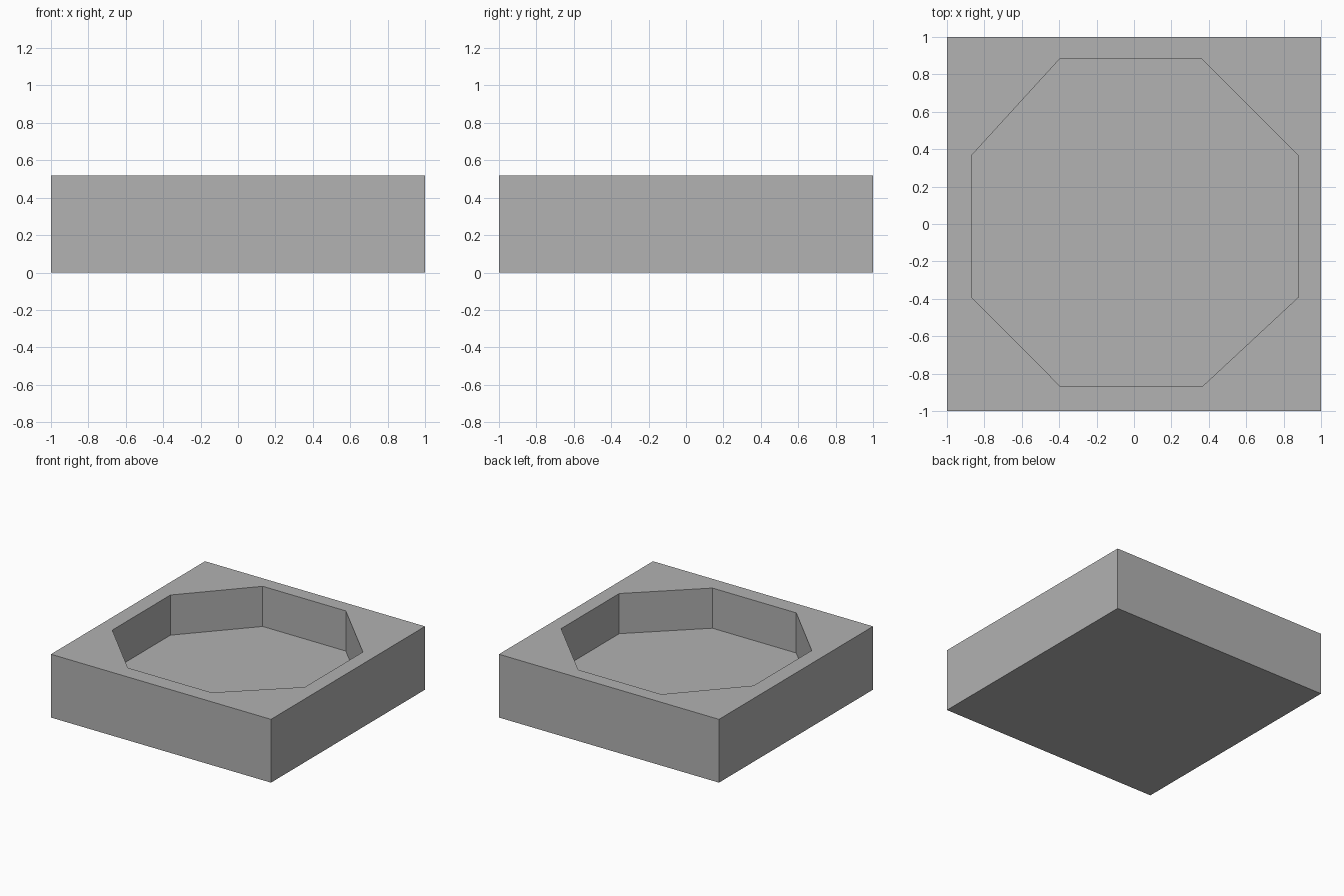
import bpy, bmesh

cube = bpy.data.objects.get("Cube")
if cube:
    bpy.data.objects.remove(cube, do_unlink=True)

HEIGHT, FLOOR = 0.52, 0.19
grey = bpy.data.materials.new("mid_grey")
grey.use_nodes = True
color = (0.445, 0.445, 0.445, 1)
grey.diffuse_color = color
grey.node_tree.nodes["Principled BSDF"].inputs["Base Color"].default_value = color

# Outlines, counter-clockwise; each square corner faces one pair of pocket corners
square = [(1, 1), (-1, 1), (-1, -1), (1, -1)]
octagon = [(0.88, 0.365), (0.36, 0.885), (-0.395, 0.885), (-0.87, 0.365),
           (-0.87, -0.39), (-0.395, -0.867), (0.367, -0.867), (0.88, -0.39)]

bm = bmesh.new()


def ring(outline, z):
    return [bm.verts.new((x, y, z)) for x, y in outline]


def walls(low, high):
    n = len(low)
    for i in range(n):
        j = (i + 1) % n
        bm.faces.new((low[i], low[j], high[j], high[i]))


# Outer block
base, top = ring(square, 0), ring(square, HEIGHT)
bm.faces.new(base)
walls(base, top)

# Eight-sided pocket with a flat floor
floor, rim = ring(octagon, FLOOR), ring(octagon, HEIGHT)
bm.faces.new(floor)
walls(floor, rim)

# Flat top around the pocket
for k in range(4):
    a, b, c = rim[2 * k], rim[2 * k + 1], rim[(2 * k + 2) % 8]
    bm.faces.new((top[k], b, a))
    bm.faces.new((top[k], top[(k + 1) % 4], c, b))

bmesh.ops.recalc_face_normals(bm, faces=bm.faces)
mesh = bpy.data.meshes.new("recessed_block")
bm.to_mesh(mesh)
bm.free()
mesh.materials.append(grey)
block = bpy.data.objects.new("recessed_block", mesh)
bpy.context.collection.objects.link(block)
